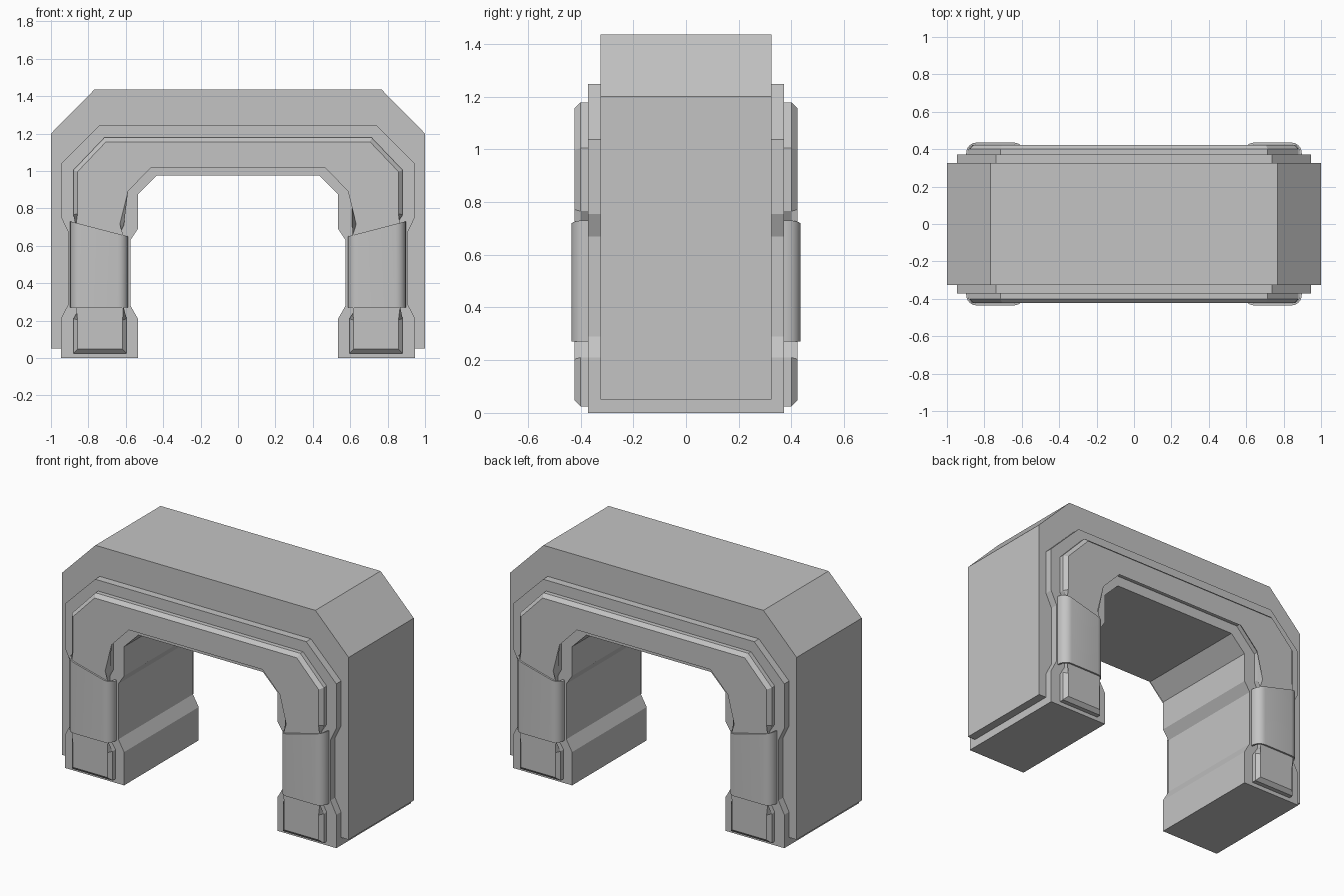
import bpy, bmesh, math

if "Cube" in bpy.data.objects:
    bpy.data.objects.remove(bpy.data.objects["Cube"], do_unlink=True)

grey = bpy.data.materials.new("plain_grey")
grey.use_nodes = True
grey.diffuse_color = (0.55, 0.55, 0.55, 1)
grey.node_tree.nodes["Principled BSDF"].inputs["Base Color"].default_value = (0.55, 0.55, 0.55, 1)


def finish(name, bm):
    bmesh.ops.recalc_face_normals(bm, faces=bm.faces)
    mesh = bpy.data.meshes.new(name)
    bm.to_mesh(mesh)
    bm.free()
    mesh.materials.append(grey)
    obj = bpy.data.objects.new(name, mesh)
    bpy.context.collection.objects.link(obj)
    return obj


def prism(bm, bottom, top):
    """Solid between two matching rings of points."""
    a = [bm.verts.new(p) for p in bottom]
    b = [bm.verts.new(p) for p in top]
    bm.faces.new(a)
    bm.faces.new(b)
    for i in range(len(a)):
        j = (i + 1) % len(a)
        bm.faces.new((a[i], a[j], b[j], b[i]))


def arch(name, outer, inner, depth, bevel=0):
    """Mirrored arch outline, extruded through the full depth."""
    flip = lambda pts: [(-x, z) for x, z in pts]
    ring = outer + flip(outer)[::-1] + flip(inner) + inner[::-1]
    bm = bmesh.new()
    prism(bm, [(x, -depth, z) for x, z in ring], [(x, depth, z) for x, z in ring])
    if bevel:
        rims = [e for e in bm.edges if abs(e.verts[0].co.y - e.verts[1].co.y) < 1e-5]
        bmesh.ops.bevel(bm, geom=rims, offset=bevel, segments=1, affect='EDGES')
    return finish(name, bm)


# Inner edge of the opening, from the foot up
opening = [(0.535, 0), (0.535, 0.21), (0.575, 0.28), (0.575, 0.63),
           (0.535, 0.69), (0.535, 0.875), (0.435, 0.975)]

# Thick outer shell, its inner side buried in the frame
arch("outer_shell", [(1, 0.05), (1, 1.2), (0.768, 1.435)],
     [(0.65, 0.05), (0.65, 0.9), (0.5, 1.05)], 0.325)

# Notched main frame
arch("main_frame",
     [(0.947, 0), (0.947, 0.21), (0.906, 0.29), (0.906, 0.67),
      (0.947, 0.755), (0.947, 1.037), (0.737, 1.247)], opening, 0.372)

# Raised bevelled trim on both faces
arch("raised_trim",
     [(0.88, 0.025), (0.88, 0.21), (0.845, 0.27), (0.845, 0.71),
      (0.88, 0.765), (0.88, 1.005), (0.715, 1.178)],
     [(0.595, 0.025), (0.595, 0.21), (0.635, 0.27), (0.635, 0.66),
      (0.61, 0.71), (0.61, 0.9), (0.475, 1.04)], 0.422, 0.022)


# Curved wraps around the legs
def wrap_path(inset):
    x_out, x_in, y_max, r = 0.897 - inset, 0.587 + inset, 0.435 - inset, 0.055 - inset
    pts = [(x_out, 0.35)]
    for cx, start in ((x_out - r, 0), (x_in + r, 90)):
        for k in range(7):
            a = math.radians(start + 15 * k)
            pts.append((cx + r * math.cos(a), y_max - r + r * math.sin(a)))
    return pts + [(x_in, 0.35)]


def leg_wrap(name, sx, sy):
    ring = wrap_path(0) + wrap_path(0.011)[::-1]
    slope = lambda x: 0.65 + (x - 0.587) * 0.26
    bm = bmesh.new()
    prism(bm, [(sx * x, sy * y, 0.27) for x, y in ring],
          [(sx * x, sy * y, slope(x)) for x, y in ring])
    obj = finish(name, bm)
    bpy.ops.object.select_all(action='DESELECT')
    obj.select_set(True)
    bpy.context.view_layer.objects.active = obj
    bpy.ops.object.shade_smooth_by_angle(angle=math.radians(35))


for side, sx in (("left", 1), ("right", -1)):
    for face, sy in (("front", -1), ("back", 1)):
        leg_wrap(f"{face}_{side}_leg_wrap", sx, sy)
